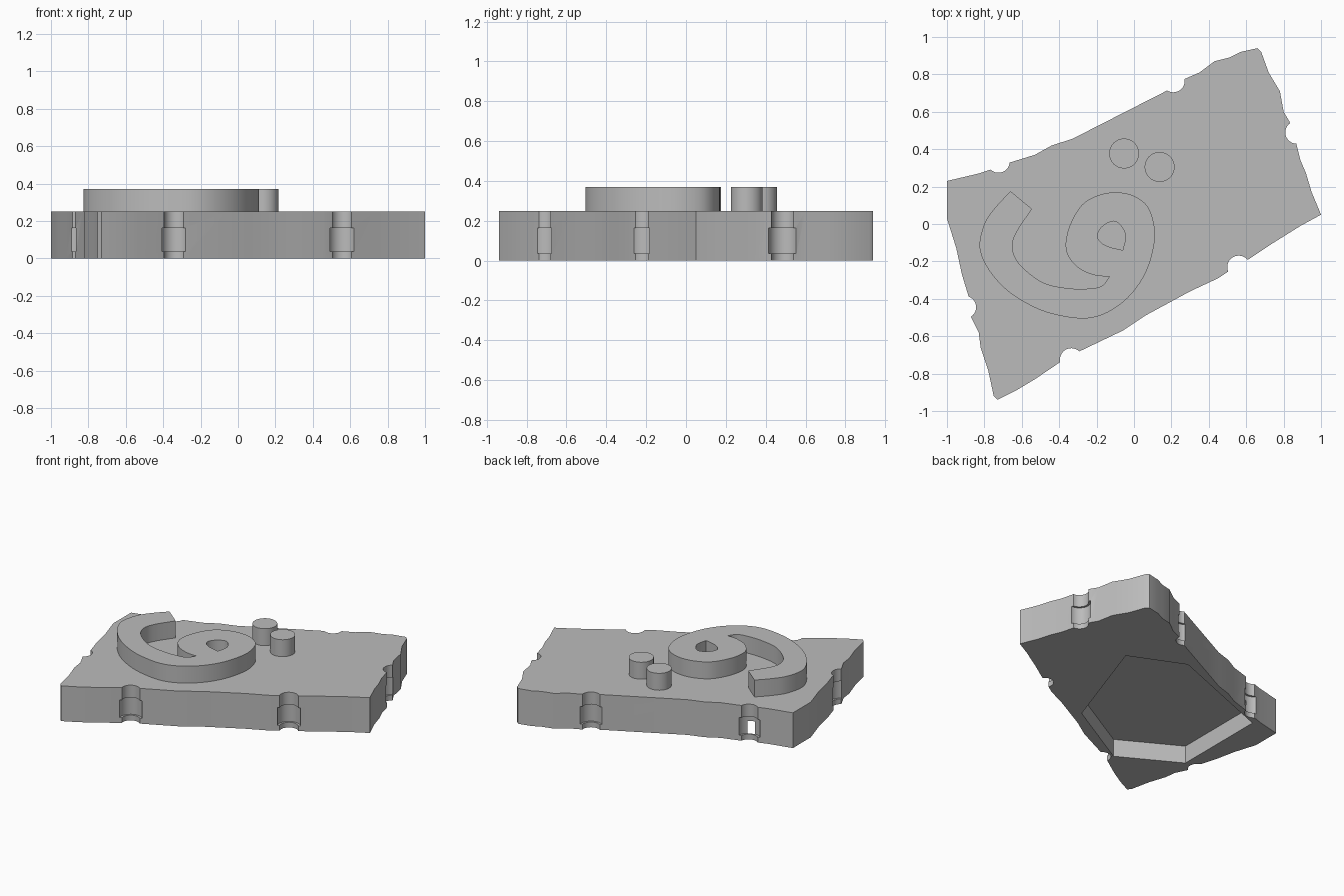
import bpy
import bmesh
import math
from mathutils import Vector

cube = bpy.data.objects.get("Cube")
if cube:
    bpy.data.objects.remove(cube, do_unlink=True)

SLAB_TOP, RELIEF_TOP, EMBED = 0.25, 0.37, 0.01
GREY = (0.5, 0.5, 0.5, 1.0)

stone = bpy.data.materials.new("stone grey")
stone.use_nodes = True
stone.diffuse_color = GREY
stone.node_tree.nodes["Principled BSDF"].inputs["Base Color"].default_value = GREY


def prism(name, points, bottom, top):
    """Extrude a closed plan outline between two heights."""
    bm = bmesh.new()
    face = bm.faces.new([bm.verts.new((p[0], p[1], bottom)) for p in points])
    result = bmesh.ops.extrude_face_region(bm, geom=[face])
    moved = [v for v in result["geom"] if isinstance(v, bmesh.types.BMVert)]
    bmesh.ops.translate(bm, verts=moved, vec=(0, 0, top - bottom))
    bmesh.ops.recalc_face_normals(bm, faces=bm.faces)
    mesh = bpy.data.meshes.new(name)
    bm.to_mesh(mesh)
    bm.free()
    mesh.materials.append(stone)
    obj = bpy.data.objects.new(name, mesh)
    bpy.context.collection.objects.link(obj)
    return obj


def circle(center, radius, sides=32):
    steps = [math.tau * i / sides for i in range(sides)]
    return [(center[0] + radius * math.cos(a), center[1] + radius * math.sin(a)) for a in steps]


def smooth_path(points, steps=4):
    """Curve through the points, leaving out the last one."""
    pts = [Vector(p) for p in points]
    pts = [2 * pts[0] - pts[1]] + pts + [2 * pts[-1] - pts[-2]]
    path = []
    for a, b, c, d in zip(pts, pts[1:], pts[2:], pts[3:]):
        for i in range(steps):
            t = i / steps
            path.append(b + 0.5 * t * (c - a + t * (2 * a - 5 * b + 4 * c - d
                                                    + t * (3 * (b - c) + d - a))))
    return path


def activate(obj):
    bpy.ops.object.select_all(action="DESELECT")
    obj.select_set(True)
    bpy.context.view_layer.objects.active = obj


def cut(target, cutter):
    cutter.hide_render = True
    modifier = target.modifiers.new("cut", "BOOLEAN")
    modifier.operation = "DIFFERENCE"
    modifier.solver = "EXACT"
    modifier.object = cutter
    activate(target)
    bpy.ops.object.modifier_apply(modifier=modifier.name)
    bpy.data.objects.remove(cutter, do_unlink=True)


def soften(obj):
    activate(obj)
    bpy.ops.object.shade_smooth_by_angle(angle=math.radians(30))


# Rough-edged slab, one row of points per side
back_edge = [(-1, .23), (-.83, .27), (-.77, .29), (-.66, .33), (-.53, .37), (-.44, .42),
             (-.33, .455), (.17, .71), (.27, .775), (.35, .81), (.43, .87), (.51, .89),
             (.57, .92), (.66, .94)]
right_edge = [(.68, .92), (.72, .81), (.78, .71), (.8, .6), (.83, .55), (.865, .44),
              (.89, .34), (.92, .27), (.95, .17), (1, .05)]
front_edge = [(.89, -.01), (.73, -.11), (.61, -.19), (.51, -.25), (.45, -.29), (.3, -.36),
              (.06, -.49), (-.06, -.57), (-.29, -.68), (-.39, -.735), (-.53, -.83),
              (-.63, -.89), (-.73, -.94)]
left_edge = [(-.75, -.92), (-.78, -.78), (-.82, -.66), (-.83, -.58), (-.87, -.5),
             (-.885, -.385), (-.92, -.27), (-.95, -.13), (-1, .03)]
slab = prism("slab", back_edge + right_edge + front_edge + left_edge, 0, SLAB_TOP)

# Round edge notches, each with a wider pocket at mid height
for spot in [(-.725, .335), (.21, .765), (.87, .49), (.56, -.23), (-.335, -.725), (-.905, -.445)]:
    cut(slab, prism("notch_cutter", circle(spot, .061), -.1, .4))
    cut(slab, prism("pocket_cutter", circle(spot, .075), .037, .163))

# Six-sided recess in the underside
recess = [(.38, .37), (0, .54), (-.8, .23), (-.8, -.44), (-.39, -.67), (.12, -.38)]
cut(slab, prism("recess_cutter", recess, -.1, .125))
soften(slab)

# Raised swirl, made of curved runs between its sharp corners
inner_run = [(-.545, .08), (-.62, -.03), (-.65, -.11), (-.63, -.19), (-.565, -.26),
             (-.47, -.32), (-.34, -.345), (-.235, -.345), (-.17, -.33), (-.13, -.28)]
outer_run = [(-.13, -.28), (-.205, -.275), (-.29, -.24), (-.35, -.175), (-.365, -.1),
             (-.34, 0), (-.28, .1), (-.2, .15), (-.1, .17), (0, .15), (.075, .09),
             (.11, -.02), (.105, -.125), (.065, -.255), (-.01, -.37), (-.11, -.455),
             (-.22, -.5), (-.34, -.5), (-.5, -.46), (-.66, -.37), (-.77, -.255),
             (-.825, -.13), (-.8, 0), (-.74, .09), (-.66, .175)]
swirl = prism("raised_swirl", smooth_path(inner_run) + smooth_path(outer_run) + [outer_run[-1]],
              SLAB_TOP - EMBED, RELIEF_TOP)

# Teardrop eye of the swirl
eye = [(-.06, -.14), (-.14, -.12), (-.185, -.09), (-.195, -.055), (-.165, -.01),
       (-.11, .015), (-.07, -.01), (-.045, -.065), (-.06, -.14)]
cut(swirl, prism("eye_cutter", smooth_path(eye), 0, 1))
soften(swirl)

# Two round pegs
for name, spot in [("left_peg", (.137, .305)), ("right_peg", (-.053, .377))]:
    soften(prism(name, circle(spot, .08, 48), SLAB_TOP - EMBED, RELIEF_TOP))
